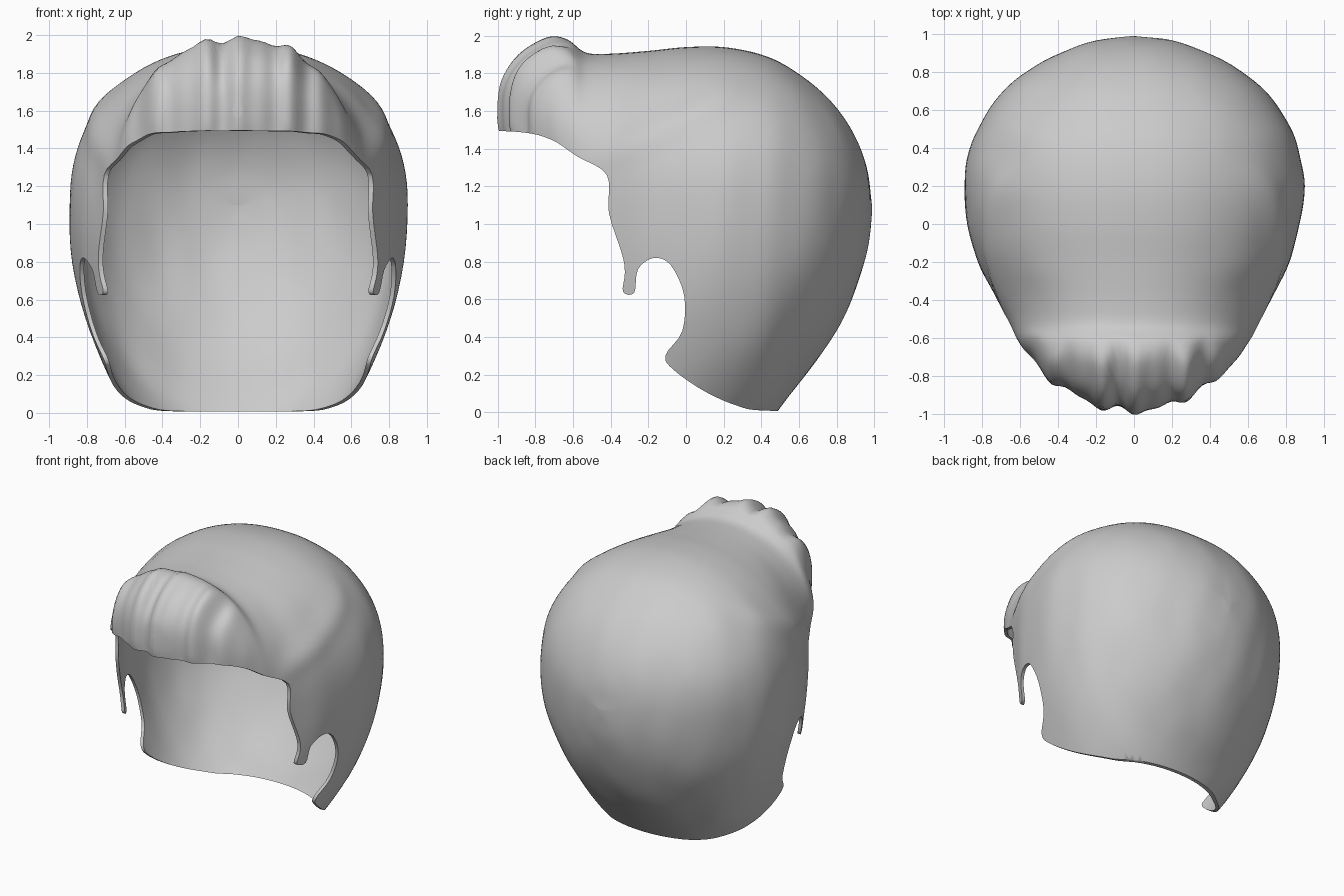
import bpy
import bmesh
import math
from mathutils import Vector, noise

if "Cube" in bpy.data.objects:
    bpy.data.objects.remove(bpy.data.objects["Cube"], do_unlink=True)

ROUND = 112   # points around each section
STEPS = 6     # subdivisions between key sections


def smooth_path(keys, steps):
    """Catmull-Rom interpolation through key tuples."""
    keys = [Vector(k) for k in keys]
    last = len(keys) - 1
    path = []
    for i in range(last):
        a, b, c, d = (keys[min(max(i + k, 0), last)] for k in (-1, 0, 1, 2))
        for s in range(steps):
            t = s / steps
            path.append(b + (c - a) * (t / 2)
                        + (a * 2 - b * 5 + c * 4 - d) * (t * t / 2)
                        + (b * 3 - a - c * 3 + d) * (t ** 3 / 2))
    return path + [keys[-1]]


def ramp(value, start, end):
    t = min(max((value - start) / (end - start), 0), 1)
    return t * t * (3 - 2 * t)


def power(value, exponent):
    return math.copysign(abs(value) ** exponent, value)


def styled(p):
    """Add combed folds at the fringe, a side ridge and slight unevenness."""
    x, y, z = p
    fringe = ramp(y, -0.5, -0.72) * ramp(z, 1.3, 1.55)
    fold = math.sin(27 * x + 0.6) + 0.6 * math.sin(43 * x + 2)
    shift = 0.016 * fringe * fold
    above = z - (1.3 + 0.5 * (y + 0.4))
    fade = ramp(y, -0.55, -0.3) * ramp(y, 0.4, 0.15)
    ridge = 0.03 * fade * math.exp(-((above - 0.08) / 0.09) ** 2)
    rough = noise.noise(Vector((x * 5, y * 5, z * 2.5))) * 0.009
    return Vector((x * (1 + ridge + rough), y * (1 + rough) - shift,
                   z + shift * ramp(z, 1.6, 1.9)))


def make_object(name, bm):
    bmesh.ops.recalc_face_normals(bm, faces=bm.faces)
    mesh = bpy.data.meshes.new(name)
    bm.to_mesh(mesh)
    bm.free()
    obj = bpy.data.objects.new(name, mesh)
    bpy.context.collection.objects.link(obj)
    return obj


# Key sections from front to back: y, half width, top, bottom
sections = smooth_path([
    (-0.985, 0.02, 1.64, 1.56), (-0.97, 0.13, 1.74, 1.46),
    (-0.92, 0.27, 1.83, 1.3), (-0.84, 0.41, 1.91, 1.1),
    (-0.72, 0.53, 1.975, 0.8), (-0.62, 0.605, 1.97, 0.4),
    (-0.53, 0.655, 1.91, 0), (-0.4, 0.72, 1.905, -0.3),
    (-0.2, 0.82, 1.92, -0.4), (0, 0.875, 1.94, -0.35),
    (0.2, 0.895, 1.94, -0.25), (0.4, 0.865, 1.9, -0.1),
    (0.55, 0.8, 1.83, 0.09), (0.7, 0.69, 1.72, 0.28),
    (0.82, 0.54, 1.59, 0.47), (0.91, 0.365, 1.44, 0.67),
    (0.965, 0.2, 1.28, 0.87), (0.988, 0.02, 1.1, 1.06)], STEPS)

# Hair volume lofted through the sections
bm = bmesh.new()
rings = []
for y, width, top, bottom in sections:
    middle = 1.1 + 0.5 * ramp(y, -0.3, -0.98)
    ring = []
    for i in range(ROUND):
        angle = math.tau * i / ROUND
        c, s = math.cos(angle), math.sin(angle)
        bend = 0.91 if s > 0 else 1
        height = top - middle if s > 0 else middle - bottom
        point = (width * power(c, bend), y, middle + height * power(s, bend))
        ring.append(bm.verts.new(styled(point)))
    rings.append(ring)
for front, back in zip(rings, rings[1:]):
    for i in range(ROUND):
        j = (i + 1) % ROUND
        bm.faces.new((front[i], front[j], back[j], back[i]))
bm.faces.new(rings[0])
bm.faces.new(rings[-1])
hair = make_object("hair_shell", bm)

# Side outline of the face opening, sideburn and nape
outline = smooth_path([
    (-1.3, 1.5), (-0.9, 1.49), (-0.72, 1.45), (-0.58, 1.36), (-0.42, 1.26),
    (-0.41, 1.06), (-0.34, 0.84), (-0.325, 0.74), (-0.335, 0.64),
    (-0.275, 0.635), (-0.255, 0.76), (-0.17, 0.82), (-0.08, 0.78),
    (-0.01, 0.62), (-0.02, 0.43), (-0.11, 0.3), (-0.06, 0.22), (0.1, 0.11),
    (0.27, 0.035), (0.42, 0.008), (0.9, 0.008)], 4)
outline += [Vector((0.9, -1)), Vector((-1.3, -1))]
bm = bmesh.new()
side = bm.faces.new([bm.verts.new((-1.5, y, z)) for y, z in outline])
made = bmesh.ops.extrude_face_region(bm, geom=[side])["geom"]
bmesh.ops.translate(bm, vec=(3, 0, 0),
                    verts=[v for v in made if isinstance(v, bmesh.types.BMVert)])
cutter = make_object("opening_cutter", bm)
cutter.hide_render = True

# Hollow the volume, then cut the opening
shell = hair.modifiers.new("Shell", "SOLIDIFY")
shell.thickness = 0.022
shell.offset = -1
cut = hair.modifiers.new("Opening", "BOOLEAN")
cut.operation = "DIFFERENCE"
cut.solver = "EXACT"
cut.object = cutter

# Single plain colour
grey = bpy.data.materials.new("light_grey")
grey.use_nodes = True
colour = (0.6, 0.6, 0.6, 1)
grey.diffuse_color = colour
grey.node_tree.nodes["Principled BSDF"].inputs["Base Color"].default_value = colour
hair.data.materials.append(grey)

bpy.context.view_layer.objects.active = hair
hair.select_set(True)
for name in ("Shell", "Opening"):
    bpy.ops.object.modifier_apply(modifier=name)
bpy.data.objects.remove(cutter, do_unlink=True)
bpy.ops.object.shade_smooth_by_angle(angle=math.radians(50))
